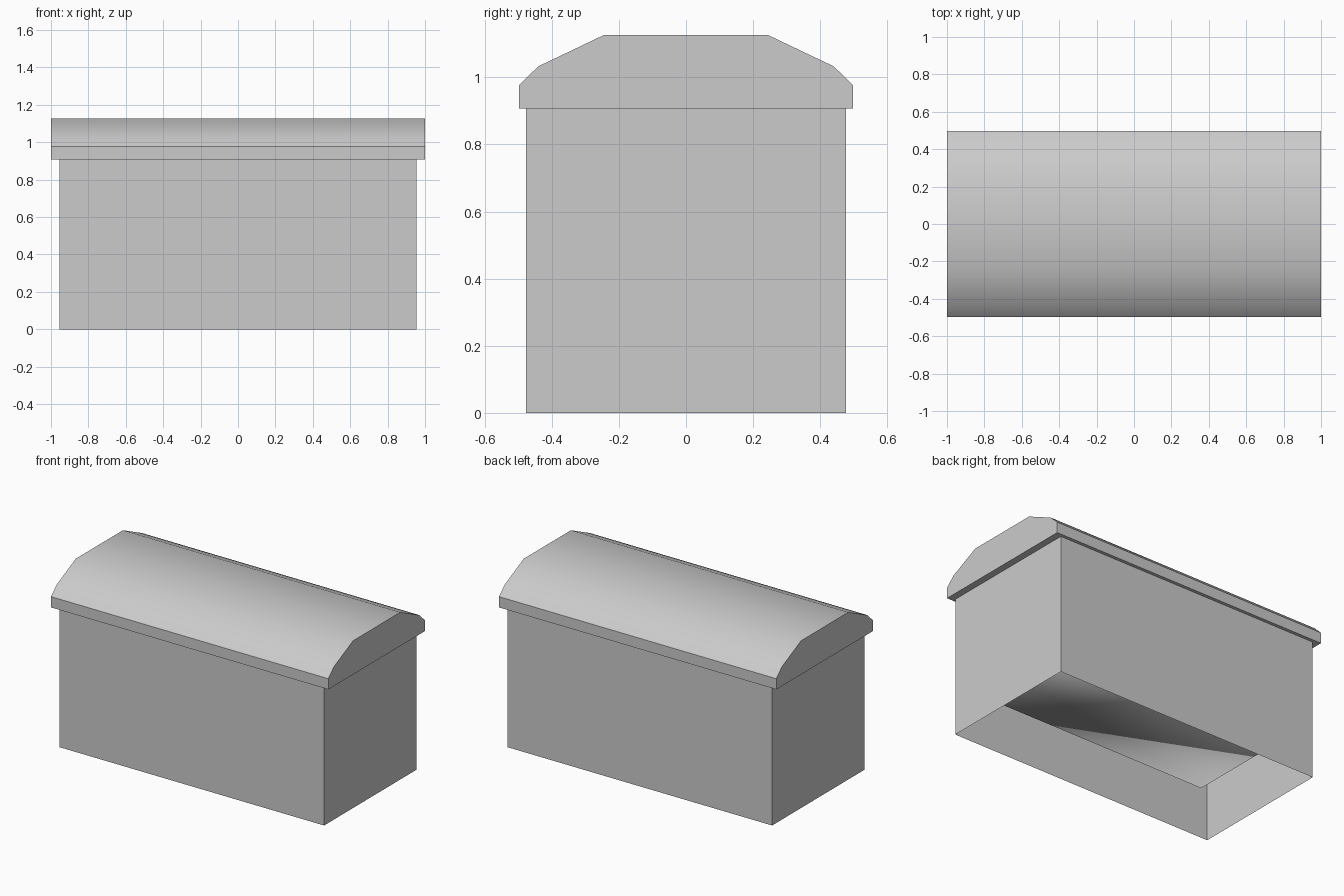
import bpy
import bmesh
import math

cube = bpy.data.objects.get("Cube")
if cube:
    bpy.data.objects.remove(cube, do_unlink=True)

# One plain grey for everything
grey = bpy.data.materials.new("plain_grey")
grey.use_nodes = True
colour = (0.6, 0.6, 0.6, 1)
grey.diffuse_color = colour
grey.node_tree.nodes["Principled BSDF"].inputs["Base Color"].default_value = colour


def finish(name, bm):
    """Turn a bmesh into a named, coloured object."""
    mesh = bpy.data.meshes.new(name)
    bm.to_mesh(mesh)
    bm.free()
    mesh.materials.append(grey)
    obj = bpy.data.objects.new(name, mesh)
    bpy.context.collection.objects.link(obj)
    return obj


def extrude_profile(points, direction):
    """Make a closed solid by extruding a flat outline."""
    bm = bmesh.new()
    face = bm.faces.new([bm.verts.new(p) for p in points])
    result = bmesh.ops.extrude_face_region(bm, geom=[face], use_keep_orig=True)
    moved = [v for v in result["geom"] if isinstance(v, bmesh.types.BMVert)]
    bmesh.ops.translate(bm, verts=moved, vec=direction)
    bmesh.ops.recalc_face_normals(bm, faces=bm.faces)
    return bm


def block(half_x, half_y, bottom, top):
    """Make an upright box centred on the origin."""
    corners = [(-half_x, -half_y), (half_x, -half_y), (half_x, half_y), (-half_x, half_y)]
    return extrude_profile([(x, y, bottom) for x, y in corners], (0, 0, top - bottom))


WALL_TOP = 0.907

# Thin walls, open at the bottom and covered by the lid
bm = block(0.955, 0.477, 0, WALL_TOP)
caps = [f for f in bm.faces if abs(f.normal.z) > 0.5]
bmesh.ops.delete(bm, geom=caps, context="FACES_ONLY")
finish("walls", bm)

# Softly shaded block inside the hollow, reaching up to the lid
bm = block(0.877, 0.438, 0.303, WALL_TOP)
for face in bm.faces:
    face.smooth = True
finish("inner_block", bm)

# Overhanging lid with a faceted arch, extruded along its length
half_arch = [(0.498, WALL_TOP), (0.498, 0.977), (0.44, 1.033), (0.243, 1.127)]
arch = half_arch + [(-y, z) for y, z in reversed(half_arch)]
lid = finish("lid", extrude_profile([(-1, y, z) for y, z in arch], (2, 0, 0)))

# Smooth the arch while keeping its rim and ends crisp
bpy.ops.object.select_all(action="DESELECT")
lid.select_set(True)
bpy.context.view_layer.objects.active = lid
bpy.ops.object.shade_smooth_by_angle(angle=math.radians(35))
